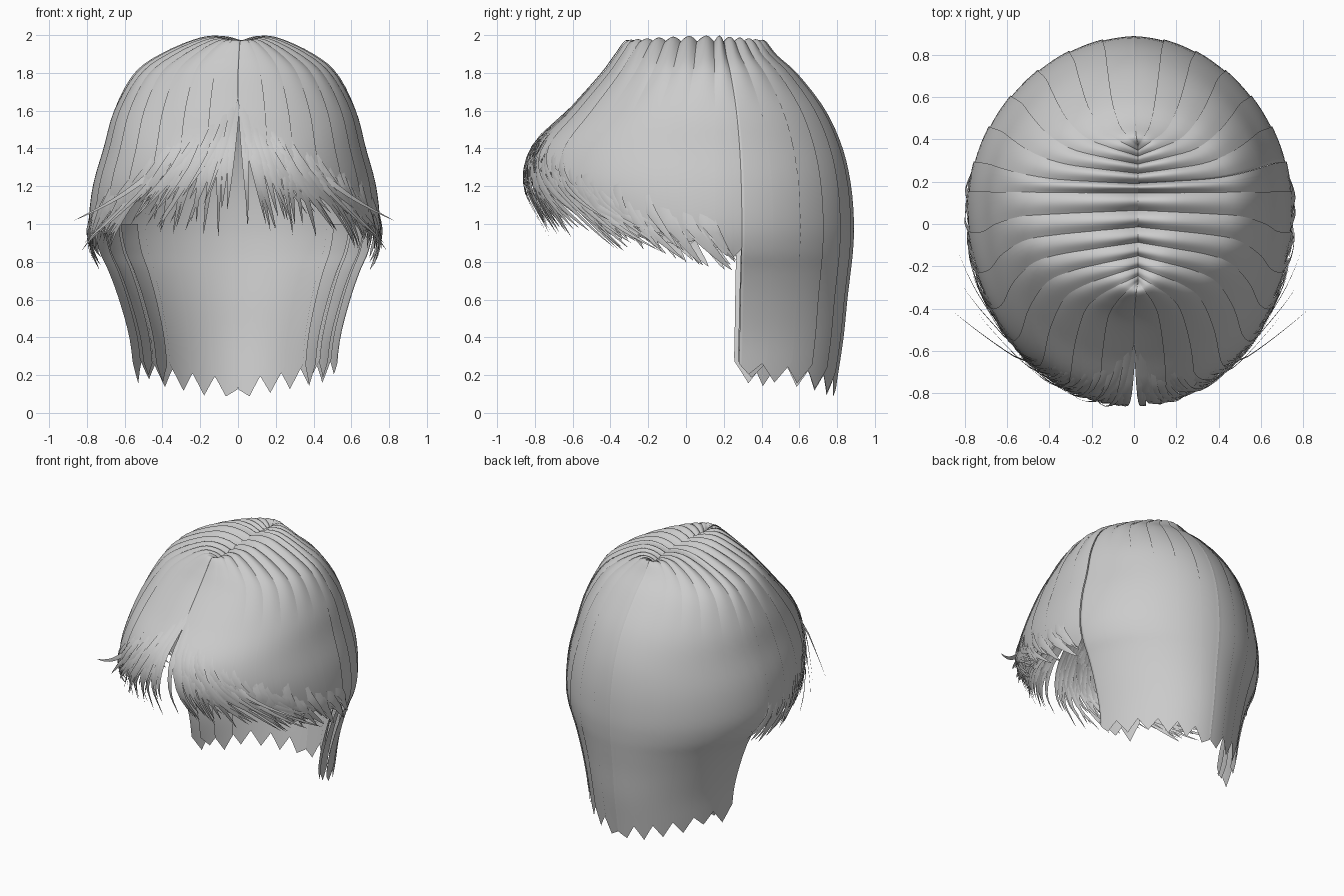
import bpy, bmesh, math, random
from mathutils import Vector

if "Cube" in bpy.data.objects:
    bpy.data.objects.remove(bpy.data.objects["Cube"])

random.seed(4)
hair = bpy.data.materials.new("ash_grey_hair")
hair.diffuse_color = (0.6, 0.6, 0.6, 1)
hair.use_nodes = True
hair.node_tree.nodes["Principled BSDF"].inputs["Base Color"].default_value = hair.diffuse_color

# Head of hair as stacked rings: half width, front y, back y, height
RINGS = [(0.0, -.28, .37, 1.935), (.08, -.30, .39, 1.965), (.2, -.33, .42, 1.965),
         (.39, -.385, .48, 1.89), (.53, -.46, .59, 1.79), (.635, -.63, .735, 1.6),
         (.69, -.81, .825, 1.4), (.745, -.85, .87, 1.2), (.765, -.76, .885, 1.0),
         (.74, -.68, .88, .86), (.69, -.62, .868, .75), (.635, -.6, .85, .6),
         (.58, -.6, .83, .4), (.555, -.6, .80, .2), (.53, -.6, .77, 0)]
# Hem height by angle from the front (0) round to the back (pi)
HEM = [(0, 1.62), (.06, 1.5), (.2, 1.38), (.6, 1.2), (.9, 1.0), (1.2, .91),
       (1.5, .84), (1.749, .81), (1.75, .16), (2.4, .12), (2.9, .08), (math.pi, 0)]
YC = .15
WIDTH = {1: .975, -1: 1.025}      # the left side is a little fuller


def hem(a):
    for (a0, z0), (a1, z1) in zip(HEM, HEM[1:]):
        if a <= a1:
            return z0 + (z1 - z0) * (a - a0) / (a1 - a0)
    return HEM[-1][1]


def ring(s):
    """Smooth interpolation between rings."""
    i = min(int(s), len(RINGS) - 2)
    t = s - i
    p = [RINGS[max(0, min(len(RINGS) - 1, i + k))] for k in (-1, 0, 1, 2)]
    return [.5 * (2 * b + (c - a) * t + (2 * a - 5 * b + 4 * c - d) * t * t
                  + (3 * b - a - 3 * c + d) * t ** 3) for a, b, c, d in zip(*p)]


def ring_at(z):
    lo, hi = 2.0, len(RINGS) - 1.0
    for _ in range(24):
        mid = (lo + hi) / 2
        lo, hi = (mid, hi) if ring(mid)[3] > z else (lo, mid)
    return lo


def surf(a, s, out=0, side=1):
    """Point on the hair surface, pushed outward by out."""
    rx, yf, yb, z = ring(s)
    c = math.cos(a)
    sx = max(0, math.sin(a)) * (1 + .09 * c)    # fuller front, slimmer back
    p = Vector((rx * sx, YC - c * ((YC - yf) if c > 0 else (yb - YC)), z))
    n = Vector((p.x, p.y - YC, max(0, p.z - 1.2))).normalized()
    p += n * out
    return Vector((p.x * side * WIDTH[side] + .02 * max(0, 1 - s / 4), p.y, p.z))


def grid(bm, rows, flip):
    vs = [[bm.verts.new(p) for p in r] for r in rows]
    for r0, r1 in zip(vs, vs[1:]):
        for i in range(len(r0) - 1):
            f = [r0[i], r1[i], r1[i + 1], r0[i + 1]]
            bm.faces.new(f[::-1] if flip else f)


def finish(bm, name):
    me = bpy.data.meshes.new(name)
    bm.to_mesh(me)
    bm.free()
    me.polygons.foreach_set("use_smooth", [True] * len(me.polygons))
    me.materials.append(hair)
    ob = bpy.data.objects.new(name, me)
    bpy.context.collection.objects.link(ob)


def lock(bm, a0, a1, side, tooth, lift, lo=0.0, s_top=0.0, inset=0.0, teeth=1, rows=32):
    """Broad overlapping sheet of hair ending in pointed tips."""
    drops = [random.uniform(0, .05) for _ in range(teeth + 1)]
    n = 10 * teeth
    cols = []
    for i in range(n + 1):
        u = i / n
        a = max(lo, min(math.pi, a0 + (a1 - a0) * (u * 1.3 - .2)))
        k = abs(2 * (u * teeth % 1) - 1)
        z = hem(max(a0, min(a1 - .001, a))) + drops[int(u * teeth)] * (1 - k) + tooth * k
        s_end = ring_at(z)
        col = []
        for j in range(rows + 1):
            s = s_top + (s_end - s_top) * j / rows
            crown = max(0, 1 - s / 5) * math.sin(a) ** 2
            out = lift * crown * (math.sin(math.pi * u ** 1.4) - .4) + .008 * (u - .45) - inset
            col.append(surf(a, s, out, side))
        cols.append(col)
    grid(bm, cols, side < 0)


def strand(bm, a0, z0, a1, z1, width, side, flare=0.0, n=10):
    """Tapering wisp that grows out of the surface and sweeps outward."""
    pts = []
    for j in range(n + 1):
        t = j / n
        a = a0 + (a1 - a0) * t ** 1.4
        out = -.014 + .06 * min(t, .4) + flare * t * t
        pts.append(surf(a, ring_at(z0 + (z1 - z0) * t), out, side))
    rows = []
    for j, p in enumerate(pts):
        t = j / n
        d = (pts[min(n, j + 1)] - pts[max(0, j - 1)]).normalized()
        nrm = Vector((p.x, p.y - YC, .1)).normalized()
        w = d.cross(nrm).normalized() * width * max(.02, (1 - t) ** .7) * .5
        rows.append([p - w, p + nrm * width * .12 * (1 - t), p + w])
    grid(bm, rows, False)


# Cap: front and side locks falling from the centre parting
bm = bmesh.new()
for side in (1, -1):
    N = 9
    for i in range(N):
        lock(bm, 1.75 * i / N, 1.75 * (i + 1) / N, side, .06, .06, teeth=2)
finish(bm, "cap_locks")

# Long locks down the back of the head
bm = bmesh.new()
for side in (1, -1):
    N = 6
    w = (math.pi - 1.75) / N
    for i in range(N):
        lock(bm, 1.75 + w * i, 1.75 + w * (i + 1), side, .14, .05, lo=1.75 + .02 * side,
             rows=44)
finish(bm, "back_locks")

# Inner layer behind the ears
bm = bmesh.new()
for side in (1, -1):
    for a0, inset in ((1.82, .05), (1.98, .09)):
        lock(bm, a0, a0 + .2, side, .12, 0, s_top=8, inset=inset)
finish(bm, "inner_locks")

# Fringe wisps sweeping away from the parting
bm = bmesh.new()
for side in (1, -1):
    for i in range(44):
        a0 = .03 + .87 * (i / 44) + random.uniform(-.01, .01)
        z0 = hem(a0) + random.uniform(.08, .2)
        a1 = a0 + random.uniform(.08, .28) + .22 * min(1, a0 / .5)
        low = .96 if a1 < .9 else .86
        z1 = low + random.uniform(0, .2) * (1 - .5 * a0)
        strand(bm, a0, z0, a1, z1, random.uniform(.035, .07), side,
               random.uniform(-.02, .03))
    # Straighter wisps over the forehead
    for i in range(11):
        a0 = .02 + .045 * i + random.uniform(-.01, .01)
        strand(bm, a0, hem(a0) + .1, a0 + random.uniform(.0, .14),
               random.uniform(.93, 1.1), random.uniform(.035, .06), side)
finish(bm, "fringe_wisps")

# Wisps along the side hem, some kicking outward
bm = bmesh.new()
for side in (1, -1):
    for i in range(20):
        a0 = .75 + .85 * i / 20
        z0 = hem(a0) + random.uniform(.1, .25)
        a1 = min(1.8, a0 + random.uniform(.1, .28))
        strand(bm, a0, z0, a1, hem(min(a1, 1.74)) + random.uniform(-.07, .02),
               random.uniform(.05, .09), side, random.uniform(0, .03))
    for a0, a1, z0, z1, flare in ((.6, 1.05, 1.3, 1.02, .17), (.7, 1.1, 1.2, .9, .1),
                                  (.5, .95, 1.35, .95, .08), (.8, 1.25, 1.15, .86, .08)):
        strand(bm, a0, z0, a1, z1, .04, side, flare)
finish(bm, "side_wisps")
